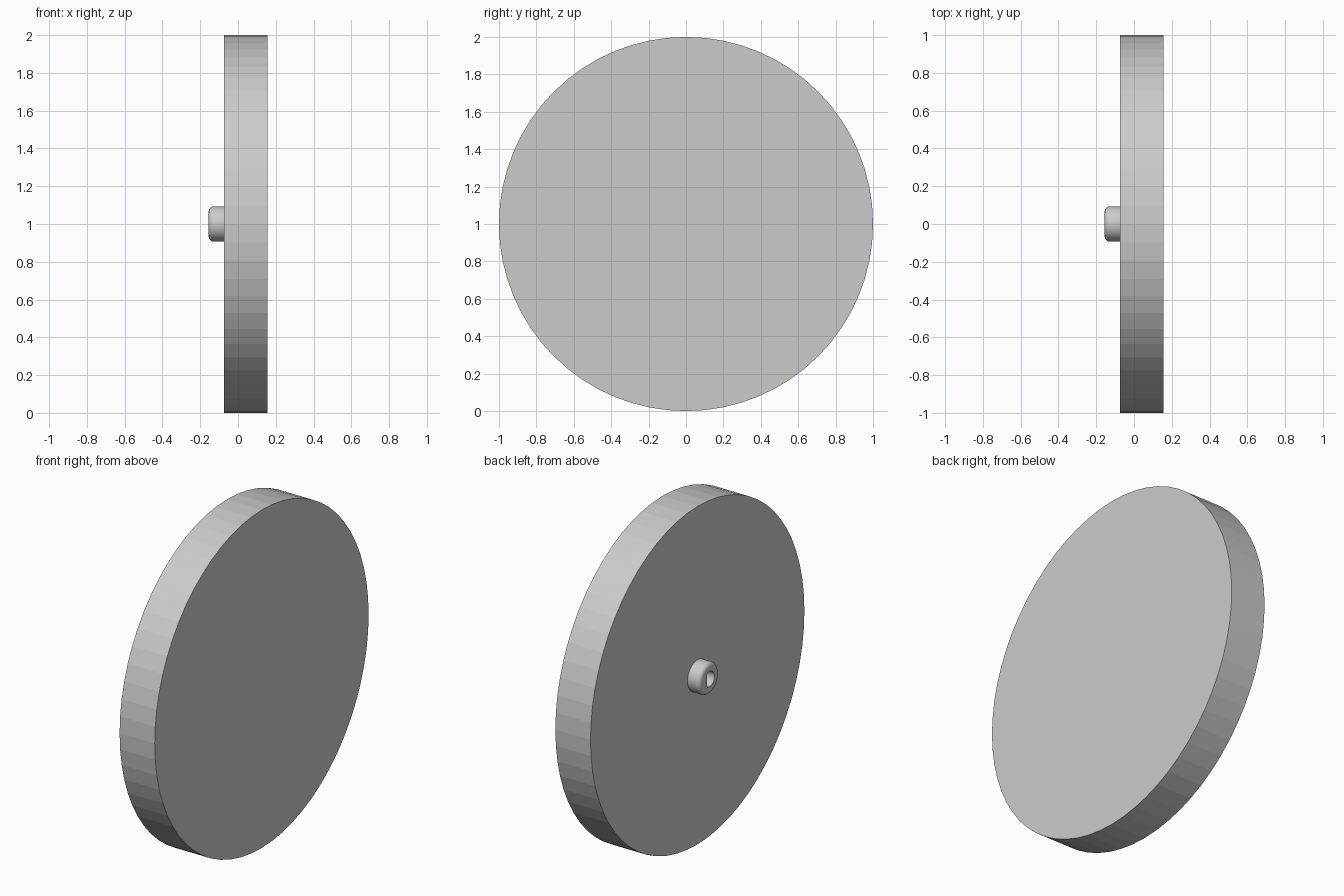
import bpy, bmesh, math

if "Cube" in bpy.data.objects:
    bpy.data.objects.remove(bpy.data.objects["Cube"])

CZ = 1.0                 # axle height
BACK, FRONT = -0.075, 0.155


def make_object(name, bm):
    bmesh.ops.recalc_face_normals(bm, faces=bm.faces)
    mesh = bpy.data.meshes.new(name)
    bm.to_mesh(mesh)
    bm.free()
    obj = bpy.data.objects.new(name, mesh)
    bpy.context.collection.objects.link(obj)
    return obj


def ring(bm, x, radius, n, cz=CZ, flat=None):
    """Circle around the x axis, optionally cut flat on the +y side."""
    verts = []
    for i in range(n):
        a = 2 * math.pi * i / n
        y = radius * math.cos(a)
        if flat is not None:
            y = min(y, flat)
        verts.append(bm.verts.new((x, y, cz + radius * math.sin(a))))
    return verts


def bridge(bm, a, b):
    n = len(a)
    for i in range(n):
        j = (i + 1) % n
        bm.faces.new((a[i], a[j], b[j], b[i]))


# Flat faceted disc
bm = bmesh.new()
r0, r1 = ring(bm, BACK, 1.0, 64), ring(bm, FRONT, 1.0, 64)
bridge(bm, r0, r1)
bm.faces.new(r0)
bm.faces.new(r1)
make_object("wheel_disc", bm)

# Hub boss with rounded lip and D-shaped shaft bore; the disc closes the bore
bm = bmesh.new()
R, END, BEV, N = 0.093, -0.155, 0.025, 64
rings = [ring(bm, BACK, R, N)]
for k in range(6):
    t = math.pi / 2 * k / 5
    rings.append(ring(bm, END + BEV * (1 - math.sin(t)),
                      R - BEV * (1 - math.cos(t)), N))
rings.append(ring(bm, END, 0.045, N, flat=0.026))
rings.append(ring(bm, BACK, 0.045, N, flat=0.026))
for a, b in zip(rings, rings[1:]):
    bridge(bm, a, b)
bridge(bm, rings[-1], rings[0])
hub = make_object("shaft_hub", bm)
bpy.context.view_layer.objects.active = hub
hub.select_set(True)
bpy.ops.object.shade_smooth_by_angle(angle=math.radians(35))
